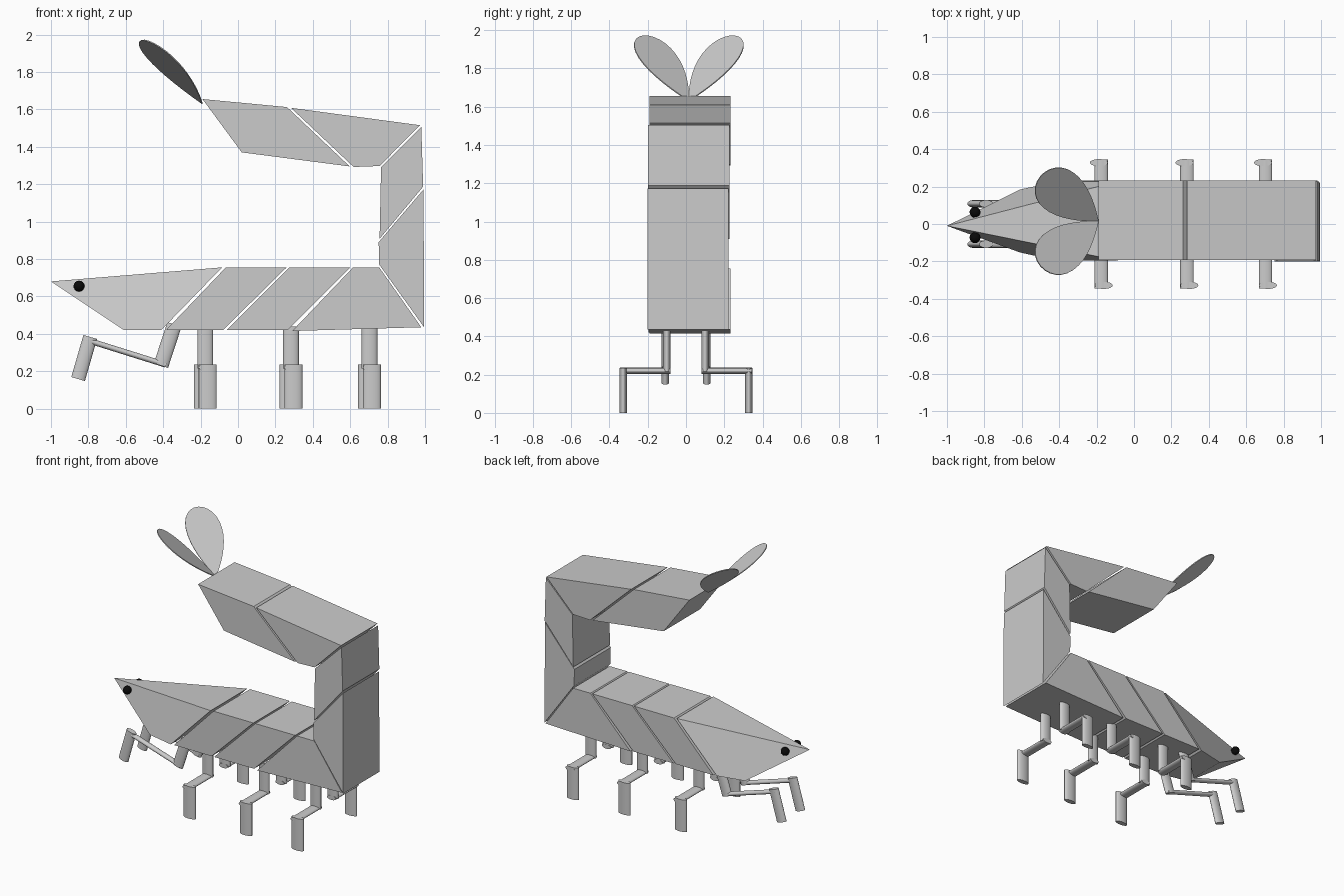
import bpy, bmesh, math
from mathutils import Vector, Matrix

cube = bpy.data.objects.get("Cube")
if cube:
    bpy.data.objects.remove(cube)


def material(name, rgb):
    m = bpy.data.materials.new(name)
    m.use_nodes = True
    m.diffuse_color = (*rgb, 1)
    m.node_tree.nodes["Principled BSDF"].inputs["Base Color"].default_value = (*rgb, 1)
    return m


GREY = material("light grey", (0.6, 0.6, 0.6))
BLACK = material("black", (0.003, 0.003, 0.003))


def finish(name, bm, mat=GREY, smooth=False):
    bmesh.ops.recalc_face_normals(bm, faces=bm.faces)
    mesh = bpy.data.meshes.new(name)
    bm.to_mesh(mesh)
    bm.free()
    mesh.materials.append(mat)
    obj = bpy.data.objects.new(name, mesh)
    bpy.context.collection.objects.link(obj)
    if smooth:
        bpy.ops.object.select_all(action='DESELECT')
        obj.select_set(True)
        bpy.context.view_layer.objects.active = obj
        bpy.ops.object.shade_smooth_by_angle(angle=math.radians(40))
    return obj


def loft(name, loop_a, loop_b):
    """Closed solid between two matching loops."""
    bm = bmesh.new()
    a = [bm.verts.new(p) for p in loop_a]
    b = [bm.verts.new(p) for p in loop_b]
    bm.faces.new(a)
    bm.faces.new(b[::-1])
    for i in range(len(a)):
        j = (i + 1) % len(a)
        bm.faces.new((a[j], a[i], b[i], b[j]))
    return finish(name, bm)


def segment(name, profile, right=-0.192, left=0.232):
    loft(name, [(x, right, z) for x, z in profile], [(x, left, z) for x, z in profile])


def tube(name, start, end, wide, thin, wide_axis=(1, 0, 0)):
    """Oval rod from start to end, widest along wide_axis."""
    start, end = Vector(start), Vector(end)
    axis = (end - start).normalized()
    u = Vector(wide_axis)
    u = (u - axis * u.dot(axis)).normalized()
    v = axis.cross(u)
    frame = Matrix((u * wide, v * thin, end - start)).transposed().to_4x4()
    frame.translation = (start + end) / 2
    bm = bmesh.new()
    bmesh.ops.create_cone(bm, cap_ends=True, segments=24, radius1=1, radius2=1,
                          depth=1, matrix=frame)
    finish(name, bm, smooth=True)


# Lower body, upright back and raised tail, as sheared blocks with narrow gaps
segment("body_front", [(-.385, .42), (-.065, .755), (.26, .755), (-.08, .42)])
segment("body_middle", [(-.06, .42), (.275, .755), (.6, .755), (.265, .42)])
segment("body_rear", [(.29, .415), (.615, .755), (.755, .755), (.98, .435)])
segment("back_lower", [(.995, .435), (.755, .77), (.752, .89), (.992, 1.172)], -.2, .222)
segment("back_upper", [(.757, .908), (.99, 1.187), (.98, 1.505), (.765, 1.292)], -.198, .228)
segment("tail_root", [(.757, 1.297), (.973, 1.515), (.283, 1.608), (.618, 1.292)])
segment("tail_end", [(.262, 1.612), (.597, 1.295), (.02, 1.37), (-.19, 1.655)])

# Head: pointed pyramid cut off at the slanted neck
bm = bmesh.new()
tip = bm.verts.new((-1, -.01, .68))
rim = [(-.085, .755, .212), (-.41, .42, .212), (-.61, .42, .168)]
rows = [[bm.verts.new((x, .016 + s * h, z)) for x, z, h in rim] for s in (-1, 1)]
(rt, rb, rc), (lt, lb, lc) = rows
for face in ((tip, rt, lt), (tip, rc, rb, rt), (tip, lt, lb, lc),
             (tip, lc, rc), (rc, lc, lb, rb), (rt, rb, lb, lt)):
    bm.faces.new(face)
finish("head", bm)

for side, s in (("right", -1), ("left", 1)):
    # Eye
    bm = bmesh.new()
    bmesh.ops.create_uvsphere(bm, u_segments=20, v_segments=12, radius=.029,
                              matrix=Matrix.Translation((-.85, s * .068 - .005, .655)))
    finish(side + "_eye", bm, BLACK, True)

    # Three walking legs: thigh, flat outward link, shin
    for i, x in enumerate((-.175, .283, .703)):
        name = f"{side}_leg_{i + 1}_"
        tube(name + "thigh", (x, s * .1, .215), (x, s * .1, .44), .042, .02)
        tube(name + "link", (x, s * .08, .22), (x, s * .345, .22), .036, .016)
        shin_x = x - s * .013
        tube(name + "shin", (shin_x, s * .328, 0), (shin_x, s * .328, .235), .048, .019)

    # Folded front arm
    y = s * .108
    tube(side + "_upper_arm", (-.412, y, .23), (-.34, y, .45), .04, .02)
    tube(side + "_arm_link", (-.385, y, .234), (-.81, y, .367), .019, .015, (0, 1, 0))
    tube(side + "_forearm", (-.855, y, .158), (-.79, y, .383), .038, .02)

    # Leaf-shaped tail fin, pointed at its root
    root = Vector((-.19, .015, 1.63))
    along = Vector((-.31, s * .24, .34))
    across = Vector((.08, s * .095, -.01))
    normal = along.cross(across).normalized() * .003
    outline = []
    for k in range(32):
        t = 2 * math.pi * k / 32
        width = math.sin(t) * math.sin(t / 2) / .77
        outline.append(root + along * (1 - math.cos(t)) / 2 + across * width)
    loft(side + "_tail_fin", [p + normal for p in outline], [p - normal for p in outline])
